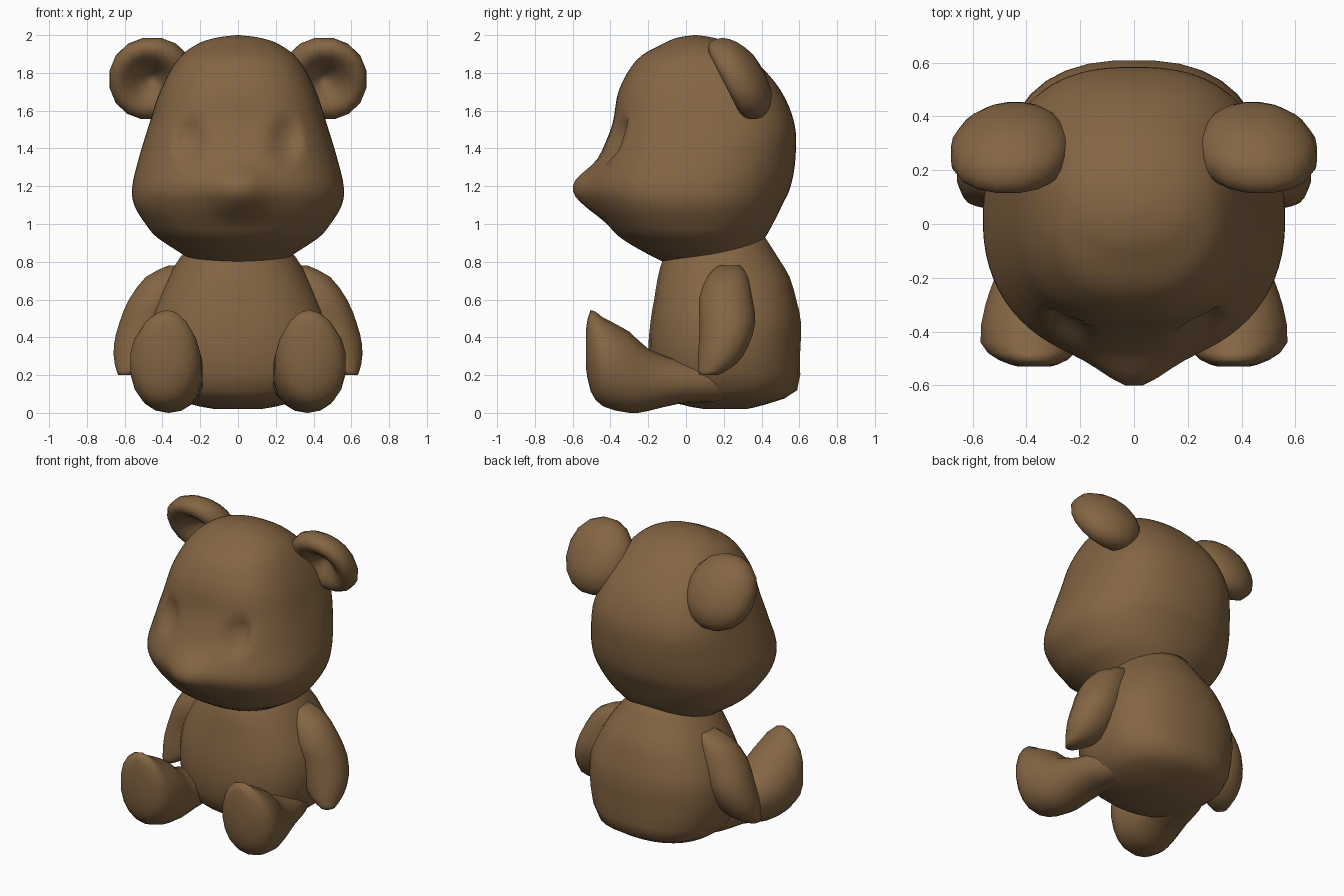
import bpy, bmesh, math
from mathutils import Matrix, Vector

if "Cube" in bpy.data.objects:
    bpy.data.objects.remove(bpy.data.objects["Cube"])

fur = bpy.data.materials.new("brown_fur")
fur.diffuse_color = (0.23, 0.13, 0.056, 1)
fur.use_nodes = True
fur.node_tree.nodes["Principled BSDF"].inputs["Base Color"].default_value = fur.diffuse_color


def refine(rows, n):
    """Catmull-Rom interpolation of section rows, n steps per span."""
    out = []
    for i in range(len(rows) - 1):
        p0, p1 = rows[max(i - 1, 0)], rows[i]
        p2, p3 = rows[i + 1], rows[min(i + 2, len(rows) - 1)]
        for s in range(n):
            t = s / n
            out.append([0.5 * (2 * b + (c - a) * t + (2 * a - 5 * b + 4 * c - d) * t * t
                               + (3 * b - a - 3 * c + d) * t ** 3)
                        for a, b, c, d in zip(p0, p1, p2, p3)])
    return out + [list(rows[-1])]


def loft(name, rows, segs, steps, axis="z", mirror=False, edit=None, matrix=None):
    """Loft of superellipses; row = (position, centre u, centre v, radius u, radius v[, power])."""
    bm = bmesh.new()
    rings = []
    for p, cu, cv, ru, rv, *rest in refine(rows, steps):
        e = 2 / (rest[0] if rest else 2.1)
        ring = []
        for k in range(segs):
            a = 2 * math.pi * (k + 0.5) / segs
            c, s = math.cos(a), math.sin(a)
            u = cu + ru * math.copysign(abs(c) ** e, c)
            v = cv + rv * math.copysign(abs(s) ** e, s)
            ring.append(bm.verts.new((u, v, p) if axis == "z" else (u, p, v)))
        rings.append(ring)
    for r0, r1 in zip(rings, rings[1:]):
        for k in range(segs):
            j = (k + 1) % segs
            bm.faces.new((r0[k], r0[j], r1[j], r1[k]))
    bm.faces.new(rings[0])
    bm.faces.new(rings[-1])
    bmesh.ops.recalc_face_normals(bm, faces=bm.faces)
    if edit:
        for v in bm.verts:
            edit(v.co)
    if matrix:
        bm.transform(matrix)
    mesh = bpy.data.meshes.new(name)
    bm.to_mesh(mesh)
    bm.free()
    for f in mesh.polygons:
        f.use_smooth = True
    mesh.materials.append(fur)
    ob = bpy.data.objects.new(name, mesh)
    bpy.context.collection.objects.link(ob)
    if mirror:
        ob.modifiers.new("mirror", "MIRROR").use_mirror_merge = False
    return ob


def slices(table):
    """(z, half width, front y, back y, power) -> loft rows."""
    return [(z, 0, (f + b) / 2, w, (b - f) / 2, n) for z, w, f, b, n in table]


def face(co):
    # snout bump and eye sockets on the front of the head
    if co.y > 0:
        return
    dz = co.z - 1.19
    bump = 0.09 * math.exp(-(co.x / 0.14) ** 2 - abs(dz / (0.11 if dz > 0 else 0.14)) ** 2.6)
    d = ((abs(co.x) - 0.255) / 0.08) ** 2 + ((co.z - 1.44) / 0.11) ** 2
    co.y += (0.05 * math.sqrt(1 - d) if d < 1 else 0) - bump


# head
loft("head", slices([
    (0.78, 0.20, -0.08, 0.30, 2), (0.85, 0.31, -0.22, 0.36, 2), (0.93, 0.43, -0.35, 0.42, 2.1),
    (1.00, 0.49, -0.41, 0.46, 2.2), (1.10, 0.55, -0.48, 0.51, 2.2),
    (1.20, 0.56, -0.515, 0.555, 2.2), (1.35, 0.525, -0.46, 0.58, 2.35),
    (1.53, 0.47, -0.39, 0.575, 2.6), (1.71, 0.41, -0.355, 0.50, 2.5),
    (1.87, 0.32, -0.26, 0.36, 2.3), (1.95, 0.22, -0.13, 0.24, 2.1),
    (1.985, 0.12, -0.05, 0.15, 2), (2.0, 0.01, 0.04, 0.06, 2)]), 72, 4, edit=face)

# body
loft("body", slices([
    (0.02, 0.12, 0.10, 0.32, 2), (0.05, 0.27, -0.05, 0.44, 2.2), (0.12, 0.40, -0.16, 0.59, 2.4),
    (0.30, 0.47, -0.20, 0.605, 2.4), (0.48, 0.47, -0.19, 0.61, 2.4),
    (0.60, 0.43, -0.17, 0.585, 2.4), (0.72, 0.37, -0.15, 0.55, 2.3),
    (0.82, 0.31, -0.12, 0.49, 2.1), (0.93, 0.22, -0.05, 0.42, 2)]), 32, 2)

# arms
loft("arm", [
    (0.78, 0.31, 0.23, 0.06, 0.06), (0.72, 0.37, 0.22, 0.12, 0.11),
    (0.60, 0.43, 0.21, 0.15, 0.145), (0.48, 0.48, 0.22, 0.15, 0.15),
    (0.36, 0.515, 0.20, 0.145, 0.135), (0.26, 0.545, 0.165, 0.11, 0.105),
    (0.20, 0.59, 0.12, 0.045, 0.05)], 16, 2, mirror=True)

# legs with upturned feet
loft("leg", [
    (-0.53, 0.37, 0.34, 0.06, 0.10), (-0.505, 0.375, 0.33, 0.13, 0.215),
    (-0.44, 0.385, 0.27, 0.188, 0.235), (-0.30, 0.37, 0.215, 0.185, 0.215),
    (-0.20, 0.355, 0.175, 0.165, 0.165), (-0.03, 0.32, 0.165, 0.15, 0.115),
    (0.15, 0.28, 0.165, 0.14, 0.11), (0.30, 0.24, 0.165, 0.09, 0.09)],
    18, 2, axis="y", mirror=True)

# cupped ears, tilted forward at the top, leaning into the head at the back
profile = [(0.10, 0.01), (0.075, 0.05), (0.02, 0.115), (0.0, 0.17), (0.03, 0.215),
           (0.10, 0.222), (0.16, 0.18), (0.205, 0.10), (0.215, 0.01)]
tilt = Matrix.Translation(Vector((0.47, 0.2, 1.75))) @ Matrix.Rotation(math.radians(27), 4, "X")
loft("ear", [(d, -0.15 * d, -0.22 * d, r, 1.08 * r) for d, r in profile],
     16, 2, axis="y", mirror=True, matrix=tilt)
